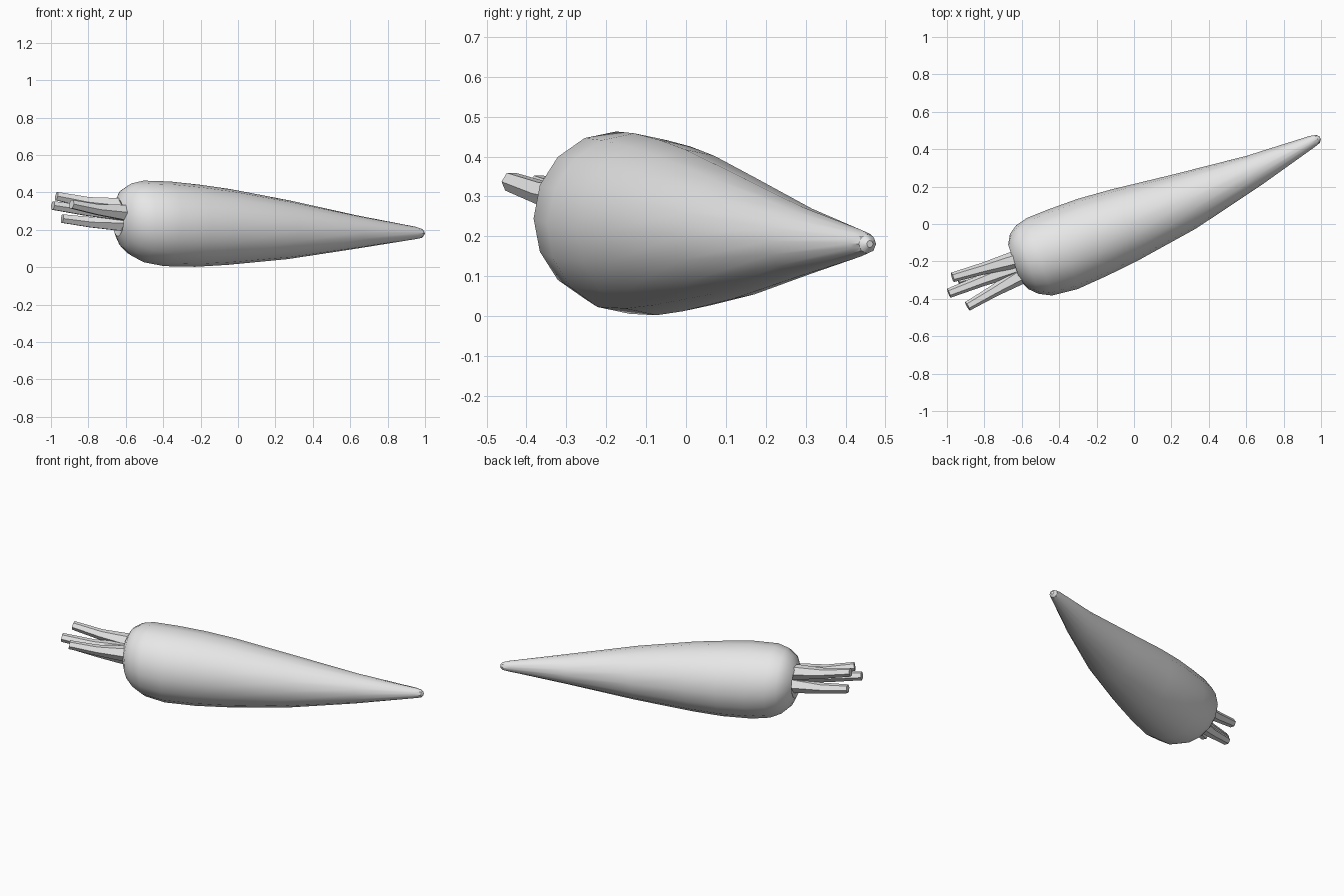
import bpy, bmesh, math
from mathutils import Vector

cube = bpy.data.objects.get("Cube")
if cube:
    bpy.data.objects.remove(cube, do_unlink=True)

grey = bpy.data.materials.new("light grey")
grey.use_nodes = True
grey.diffuse_color = (0.8, 0.8, 0.8, 1)
grey.node_tree.nodes["Principled BSDF"].inputs["Base Color"].default_value = (0.8, 0.8, 0.8, 1)


def loft(name, rings, sides, axis=None, fixed=0, pinched=0):
    """Skin round sections (x, y, z, radius). The first `fixed` rings face `axis`;
    the last `pinched` rings have every other corner pulled in to halve the sides."""
    bm = bmesh.new()
    centres = [Vector(r[:3]) for r in rings]
    loops = []
    for i, c in enumerate(centres):
        last = len(rings) - 1
        d = centres[min(i + 1, last)] - centres[max(i - 1, 0)]
        d = Vector(axis) if i < fixed else d
        side = d.cross(Vector((0, 0, 1))).normalized()
        up = side.cross(d).normalized()
        loop = []
        for k in range(sides):
            a = 2 * math.pi * k / sides
            r = rings[i][3]
            if i > last - pinched and k % 2:
                r *= math.cos(2 * math.pi / sides)
            loop.append(bm.verts.new(c + r * (side * math.cos(a) + up * math.sin(a))))
        loops.append(loop)
    for a, b in zip(loops, loops[1:]):
        for k in range(sides):
            n = (k + 1) % sides
            bm.faces.new((a[k], a[n], b[n], b[k]))
    bm.faces.new(loops[0])
    bm.faces.new(loops[-1])
    bmesh.ops.recalc_face_normals(bm, faces=bm.faces)
    mesh = bpy.data.meshes.new(name)
    bm.to_mesh(mesh)
    bm.free()
    mesh.materials.append(grey)
    obj = bpy.data.objects.new(name, mesh)
    bpy.context.collection.objects.link(obj)
    bpy.ops.object.select_all(action='DESELECT')
    obj.select_set(True)
    bpy.context.view_layer.objects.active = obj
    bpy.ops.object.shade_smooth_by_angle(angle=math.radians(32))
    return obj


# Tapered root with a dimpled crown and a slightly bent tip
loft("root_body", [
    (-0.62, -0.20, 0.265, 0.04),
    (-0.642, -0.205, 0.265, 0.10),
    (-0.615, -0.20, 0.262, 0.155),
    (-0.57, -0.19, 0.255, 0.193),
    (-0.505, -0.175, 0.245, 0.218),
    (-0.38, -0.135, 0.232, 0.227),
    (-0.22, -0.07, 0.222, 0.22),
    (-0.05, -0.005, 0.215, 0.203),
    (0.27, 0.12, 0.20, 0.157),
    (0.64, 0.285, 0.188, 0.088),
    (0.95, 0.44, 0.183, 0.033),
    (0.983, 0.455, 0.181, 0.024),
    (0.995, 0.461, 0.181, 0.009),
], 16, axis=(0.95, 0.31, 0), fixed=5, pinched=3)

# Cut leaf stalks, flared where they join the crown
stalks = {
    "upper_stalk": ((-0.60, -0.18, 0.325), (-0.97, -0.285, 0.38)),
    "middle_stalk": ((-0.60, -0.22, 0.29), (-0.99, -0.37, 0.33)),
    "lower_stalk": ((-0.60, -0.20, 0.235), (-0.94, -0.30, 0.26)),
    "front_stalk": ((-0.58, -0.26, 0.29), (-0.89, -0.44, 0.337)),
}
for name, (base, end) in stalks.items():
    base, end = Vector(base), Vector(end)
    middle = base.lerp(end, 0.55) - Vector((0, 0, 0.008))
    loft(name, [(*base, 0.05), (*middle, 0.032), (*end, 0.026)], 6)
